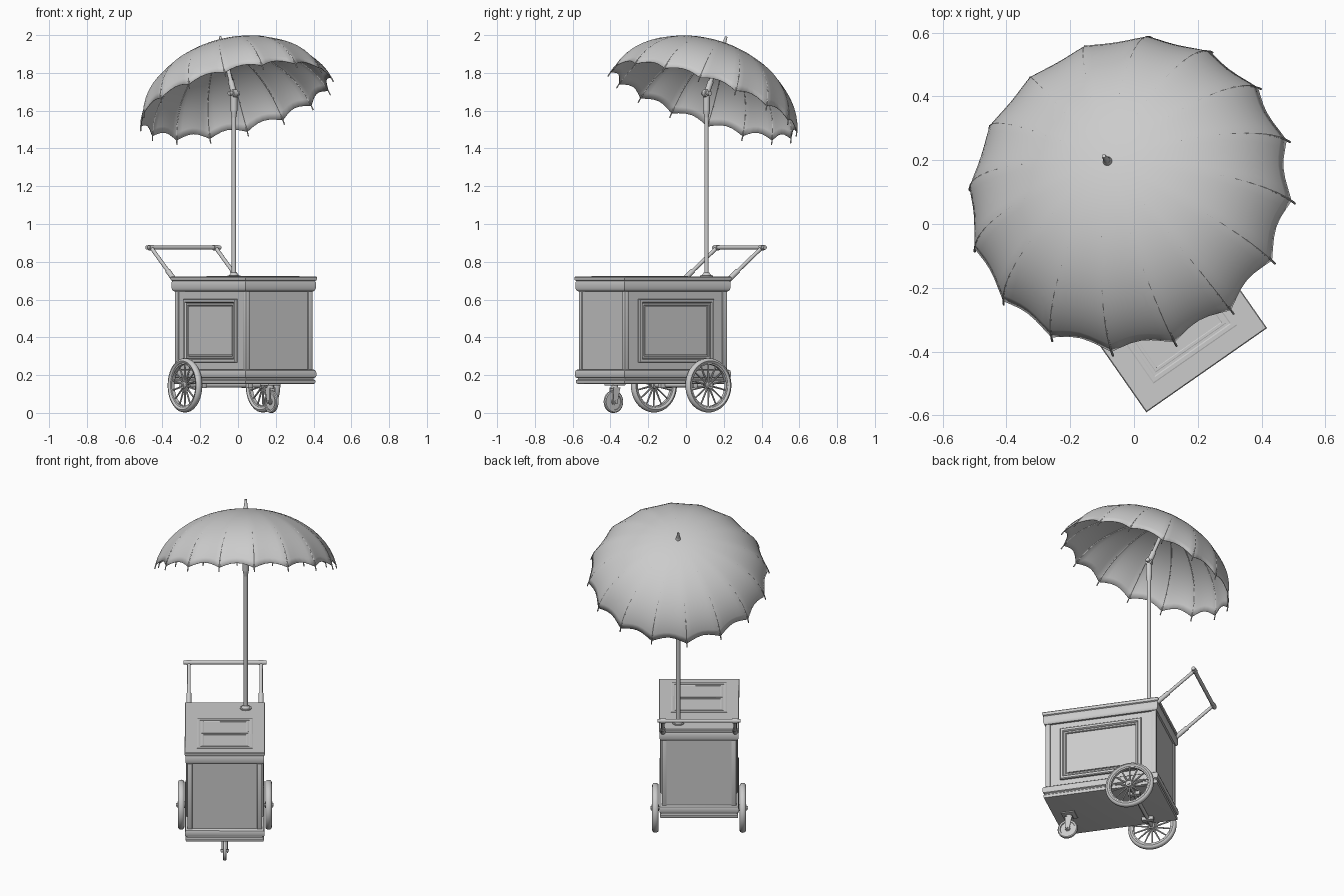
import bpy, bmesh
from math import sin, cos, pi, radians
from mathutils import Matrix, Vector

if "Cube" in bpy.data.objects:
    bpy.data.objects.remove(bpy.data.objects["Cube"])

# Cart frame: local x = width, local -y = cart front; the cart stands turned on the ground
CART = Matrix.Translation((0.03, -0.175, 0)) @ Matrix.Rotation(radians(34.9), 4, 'Z')


def add(name, bm, mat=Matrix(), smooth=True):
    me = bpy.data.meshes.new(name)
    bm.to_mesh(me)
    bm.free()
    ob = bpy.data.objects.new(name, me)
    bpy.context.collection.objects.link(ob)
    ob.matrix_world = CART @ mat
    if smooth:
        bpy.ops.object.select_all(action='DESELECT')
        ob.select_set(True)
        bpy.context.view_layer.objects.active = ob
        bpy.ops.object.shade_smooth_by_angle(angle=radians(35))
    return ob


def put_box(bm, c, s):
    bmesh.ops.create_cube(bm, size=1, matrix=Matrix.Translation(c) @ Matrix.Diagonal((*s, 1)))


def box(name, c, s, bevel=0.0):
    bm = bmesh.new()
    put_box(bm, c, s)
    if bevel:
        bmesh.ops.bevel(bm, geom=bm.edges[:], offset=bevel, segments=2, affect='EDGES', profile=0.5)
    return add(name, bm, smooth=bevel > 0)


def put_rod(bm, a, b, r1, r2=None, seg=16):
    a, b = Vector(a), Vector(b)
    d = b - a
    m = Matrix.Translation((a + b) / 2) @ d.to_track_quat('Z', 'Y').to_matrix().to_4x4()
    bmesh.ops.create_cone(bm, cap_ends=True, segments=seg, radius1=r1,
                          radius2=r1 if r2 is None else r2, depth=d.length, matrix=m)


def rods(name, items, mat=Matrix()):
    bm = bmesh.new()
    for it in items:
        put_rod(bm, *it)
    return add(name, bm, mat)


def loft(name, w, l, prof):
    """Rectangular moulding: stacked rectangles from (outward offset, z) pairs."""
    bm = bmesh.new()
    rings = [[bm.verts.new((sx * (w + d), sy * (l + d), z))
              for sx, sy in ((-1, -1), (1, -1), (1, 1), (-1, 1))] for d, z in prof]
    for a, b in zip(rings, rings[1:]):
        for i in range(4):
            bm.faces.new((a[i], a[(i + 1) % 4], b[(i + 1) % 4], b[i]))
    bm.faces.new(rings[0][::-1])
    bm.faces.new(rings[-1])
    return add(name, bm)


def revolve(bm, prof, seg, mat, closed=False):
    """Revolve (radius, height) points about local z."""
    rings = [[bm.verts.new(mat @ Vector((r * cos(2 * pi * i / seg), r * sin(2 * pi * i / seg), z)))
              for i in range(seg)] for r, z in prof]
    pairs = list(zip(rings, rings[1:])) + ([(rings[-1], rings[0])] if closed else [])
    for a, b in pairs:
        for i in range(seg):
            bm.faces.new((a[i], a[(i + 1) % seg], b[(i + 1) % seg], b[i]))
    bmesh.ops.recalc_face_normals(bm, faces=bm.faces[:])


def frame(name, w, h, bw, depth, mat):
    """Rectangular picture frame in local xy, raised along z with a bevelled face."""
    bm = bmesh.new()
    prof = [(0, 0), (0, depth * .7), (bw * .2, depth), (bw * .8, depth), (bw, depth * .6), (bw, 0)]
    rings = [[bm.verts.new((sx * (w / 2 - i), sy * (h / 2 - i), z))
              for sx, sy in ((-1, -1), (1, -1), (1, 1), (-1, 1))] for i, z in prof]
    for a, b in zip(rings, rings[1:]):
        for i in range(4):
            bm.faces.new((a[i], a[(i + 1) % 4], b[(i + 1) % 4], b[i]))
    return add(name, bm, mat, smooth=False)


# Cart body with corner posts
W, L = 0.215, 0.33
box("body_core", (0, 0, 0.44), (2 * W - 0.014, 2 * L - 0.014, 0.46))
for sx in (-1, 1):
    for sy in (-1, 1):
        box("corner_post", (sx * (W - 0.014), sy * (L - 0.014), 0.44), (0.028, 0.028, 0.46), 0.003)

# Bottom tray and top rim mouldings
loft("bottom_tray", W, L, [(-.005, .152), (.008, .155), (.010, .162), (.010, .172), (.003, .178), (.003, .184),
                           (.011, .188), (.014, .196), (.014, .214), (.011, .224), (.003, .230), (-.01, .231)])
loft("top_rim", W, L, [(-.01, .642), (.003, .644), (.009, .650), (.012, .660), (.012, .692),
                       (.008, .698), (.014, .702), (.016, .708), (.016, .718), (.013, .722)])

# Side panels, mirrored left and right
for sx in (-1, 1):
    face = Matrix.Translation((sx * (W - 0.007), 0, 0.435)) @ Matrix.Rotation(sx * pi / 2, 4, 'Z') @ Matrix.Rotation(pi / 2, 4, 'X')
    frame("panel_outer_frame", 0.485, 0.338, 0.022, 0.016, face)
    frame("panel_inner_frame", 0.441, 0.294, 0.014, 0.009, face)
    box("side_panel", (sx * (W - 0.005), 0, 0.435), (0.01, 0.40, 0.255))

# Lid hatch with two sliding covers
HY = -0.085
frame("hatch_frame", 0.322, 0.40, 0.018, 0.004, Matrix.Translation((0, HY, 0.722)))
for sy in (-1, 1):
    frame("hatch_cover", 0.27, 0.17, 0.012, 0.003, Matrix.Translation((0, HY + sy * 0.09, 0.722)))

# Push handle
rods("handle_bar", [((-0.238, 0.558, 0.875), (0.238, 0.558, 0.875), 0.011)])
for sx in (-1, 1):
    a, b = Vector((sx * 0.208, 0.315, 0.682)), Vector((sx * 0.208, 0.558, 0.875))
    rods("handle_arm", [(a, b, 0.010), (a, a.lerp(b, 0.36), 0.014), (b - Vector((.014, 0, 0)), b + Vector((.014, 0, 0)), 0.015)])

# Spoked cart wheels
R, AY, AZ = 0.144, 0.182, 0.146
for sx in (-1, 1):
    mat = Matrix.Translation((sx * 0.252, AY, AZ)) @ Matrix.Rotation(pi / 2, 4, 'Y')
    bm = bmesh.new()
    revolve(bm, [(R - 0.015 + 0.015 * cos(2 * pi * k / 12), 0.019 * sin(2 * pi * k / 12)) for k in range(12)], 48, Matrix(), True)
    add("tyre", bm, mat)
    bm = bmesh.new()
    revolve(bm, [(.119, -.012), (.119, .012), (.110, .010), (.110, -.010)], 48, Matrix(), True)
    add("wheel_rim", bm, mat)
    rods("spokes", [((0.012 * cos(t), 0.012 * sin(t), 0), (0.114 * cos(t), 0.114 * sin(t), 0), 0.0055, 0.004, 8)
                    for t in (2 * pi * k / 14 for k in range(14))], mat)
    rods("hub", [((0, 0, -.022), (0, 0, .022), .019, None, 24), ((0, 0, -.029), (0, 0, .029), .010)], mat)
    box("axle_bracket", (sx * 0.15, AY, 0.146), (0.03, 0.07, 0.03), 0.003)
rods("axle", [((-0.25, AY, AZ), (0.25, AY, AZ), 0.011)])

# Front caster
CY = -0.255
cm = Matrix.Translation((0, CY, 0.059)) @ Matrix.Rotation(pi / 2, 4, 'Y')
bm = bmesh.new()
revolve(bm, [(.044, -.010), (.054, -.010), (.059, -.006), (.059, .006), (.054, .010), (.044, .010), (.042, 0)], 32, Matrix(), True)
add("caster_tyre", bm, cm)
rods("caster_core", [((0, 0, -.004), (0, 0, .004), .045, None, 32), ((0, 0, -.010), (0, 0, .010), .016), ((0, 0, -.025), (0, 0, .025), .007)], cm)
for sx in (-1, 1):
    bm = bmesh.new()
    pts = [(-.012, .048), (.012, .048), (.03, .13), (-.012, .13)]
    lo, hi = [[bm.verts.new((sx * x, CY + y, z)) for y, z in pts] for x in (.014, .019)]
    bm.faces.new(lo)
    bm.faces.new(hi[::-1])
    for i in range(4):
        bm.faces.new((lo[i], hi[i], hi[(i + 1) % 4], lo[(i + 1) % 4]))
    bmesh.ops.recalc_face_normals(bm, faces=bm.faces[:])
    add("caster_fork", bm, smooth=False)
box("caster_fork_top", (0, CY + .009, .131), (.038, .045, .006), .001)
rods("caster_swivel", [((0, CY + .009, .13), (0, CY + .009, .15), .018)])
box("caster_plate", (0, CY + .009, .150), (.08, .08, .008), .001)

# Umbrella pole, base collar and tilt joint
PX, PY = 0.12, 0.262
rods("umbrella_pole", [((PX, PY, .70), (PX, PY, 1.66), .012)])
rods("pole_collar", [((PX, PY, .720), (PX, PY, .728), .034, None, 24), ((PX, PY, .728), (PX, PY, .742), .026, .015, 24)])
rods("pole_sleeve", [((PX, PY, 1.565), (PX, PY, 1.60), .012, .018), ((PX, PY, 1.60), (PX, PY, 1.672), .018)])
rods("tilt_joint", [((PX - .032, PY, 1.692), (PX + .032, PY, 1.692), .012), ((PX - .014, PY, 1.692), (PX + .014, PY, 1.692), .021, None, 24)])

# Tilted canopy: 16 fluted panels with a scalloped edge
TOP = Matrix.Translation((PX, 0.243, 1.645)) @ Matrix.Rotation(radians(-23), 4, 'X')
N, SUB, RINGS, RAD, H, T = 16, 6, 14, 0.522, 0.325, radians(80)
PHASE = radians(5.5)


def dome(th, t, sag=0.0):
    r = RAD * sin(t) / sin(T) * (1 - sag)
    return Vector((r * cos(th + PHASE), r * sin(th + PHASE), H * (cos(t) - cos(T)) / (1 - cos(T))))


bm = bmesh.new()
apex = bm.verts.new((0, 0, H))
prev = None
n = N * SUB
for k in range(1, RINGS + 1):
    f = k / RINGS
    ring = []
    for i in range(n):
        s = abs(sin(pi * i / SUB))
        ring.append(bm.verts.new(dome(2 * pi * i / n, f * (T - 0.07 * s * f ** 3), 0.028 * s * f)))
    for i in range(n):
        j = (i + 1) % n
        bm.faces.new((prev[i], ring[i], ring[j], prev[j]) if prev else (apex, ring[i], ring[j]))
    prev = ring
canopy = add("canopy", bm, TOP)
mod = canopy.modifiers.new("thickness", 'SOLIDIFY')
mod.thickness, mod.offset = 0.003, -1

# Ribs under the canopy, with tips poking past the edge
items = []
for k in range(N):
    th = 2 * pi * k / N
    pts = [dome(th, T * q / 12) - Vector((0, 0, .004)) for q in range(13)] + [dome(th, T * 1.045)]
    items += [(a, b, .0035, None, 6) for a, b in zip(pts, pts[1:])]
rods("ribs", items, TOP)

# Upper shaft, crown and finial
rods("upper_shaft", [((0, 0, .05), (0, 0, H), .011), ((0, 0, .06), (0, 0, .12), .016), ((0, 0, H - .035), (0, 0, H - .01), .024)], TOP)
rods("finial", [((0, 0, H - .004), (0, 0, H + .012), .016, .011), ((0, 0, H + .01), (0, 0, H + .052), .011, .006)], TOP)
